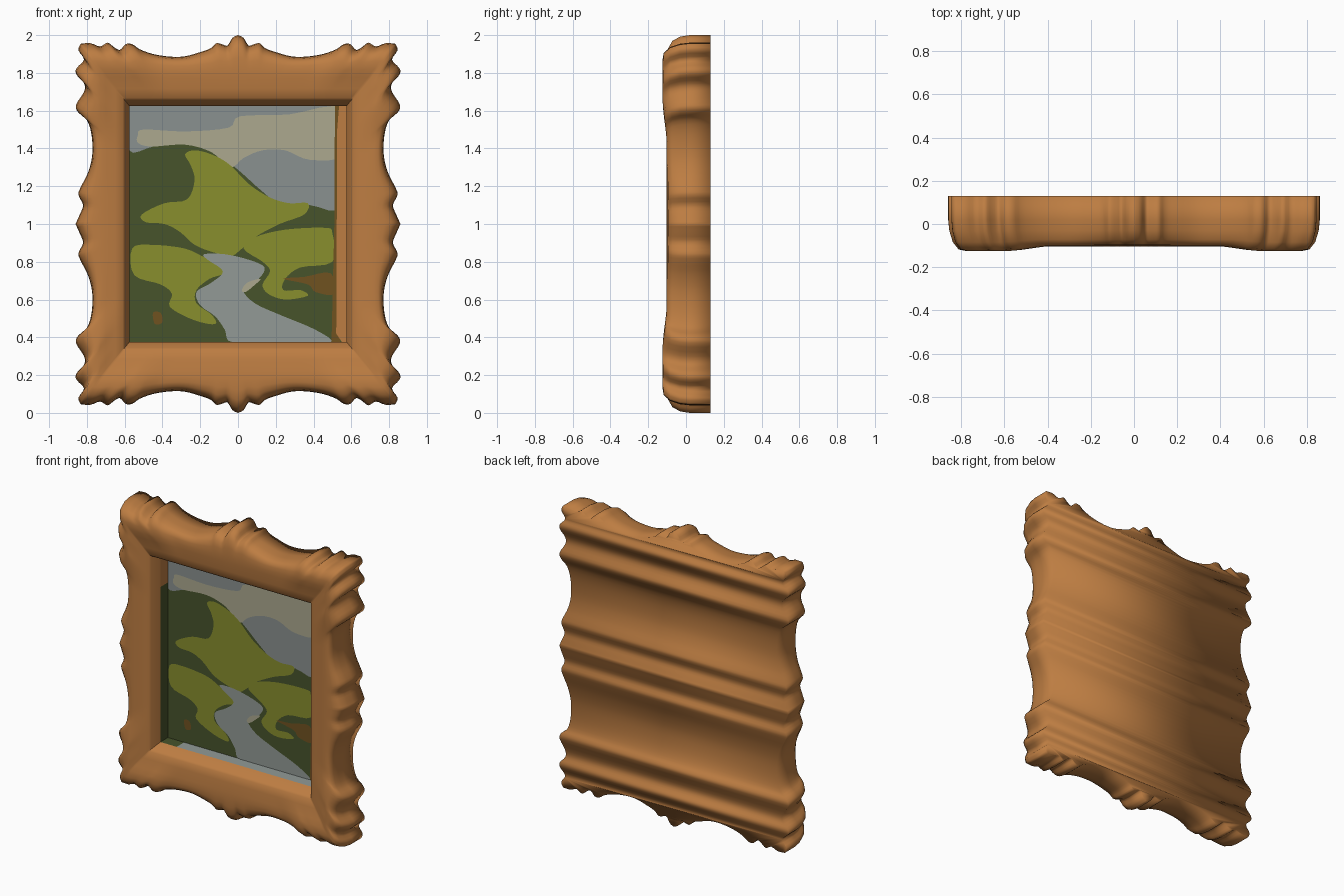
import bpy, bmesh, math
from mathutils import Vector

if "Cube" in bpy.data.objects:
    bpy.data.objects.remove(bpy.data.objects["Cube"])


def srgb(r, g, b):
    f = lambda c: c / 12.92 if c <= 0.04045 else ((c + 0.055) / 1.055) ** 2.4
    return (f(r / 255), f(g / 255), f(b / 255), 1)


def material(name, *rgb):
    m = bpy.data.materials.new(name)
    m.diffuse_color = srgb(*rgb)
    m.use_nodes = True
    m.node_tree.nodes["Principled BSDF"].inputs["Base Color"].default_value = m.diffuse_color
    return m


WOOD = material("carved_wood", 189, 125, 66)
DARK = material("dark_green", 71, 83, 43)
LIME = material("meadow_green", 136, 142, 45)
SKY = material("sky_grey", 138, 145, 144)
CLOUD = material("cloud_cream", 172, 169, 143)
WATER = material("river_grey", 146, 154, 150)
EARTH = material("earth_brown", 112, 82, 32)


def catmull(pts, steps, closed=False):
    """Smooth curve through the given 2D points."""
    n = len(pts)
    pts = [Vector(p) for p in pts]
    get = (lambda i: pts[i % n]) if closed else (lambda i: pts[min(max(i, 0), n - 1)])
    out = []
    for i in range(n if closed else n - 1):
        a, b, c, d = (get(i + k) for k in (-1, 0, 1, 2))
        for s in range(steps):
            t = s / steps
            out.append(0.5 * (2 * b + (c - a) * t + (2 * a - 5 * b + 4 * c - d) * t * t
                              + (3 * b - a - 3 * c + d) * t ** 3))
    if not closed:
        out.append(pts[-1])
    return out


def add_object(name, bm, mats):
    me = bpy.data.meshes.new(name)
    bm.to_mesh(me)
    bm.free()
    ob = bpy.data.objects.new(name, me)
    bpy.context.collection.objects.link(ob)
    for m in mats:
        me.materials.append(m)
    return ob


# ---- Frame: one carved quarter outline, mirrored, lofted to the opening ----
IN_X, IN_Z, MID = 0.575, 0.625, 1.0
CORNER = (0.832, 0.955)
top_half = [(0, 1.0), (0.03, .985), (0.055, .945), (0.08, .95), (0.115, .957), (0.145, .93),
            (0.2, .91), (0.28, .888), (0.36, .886), (0.45, .9), (0.52, .925), (0.56, .952),
            (0.595, .952), (0.625, .922), (0.655, .935), (0.69, .96), (0.73, .94), (0.78, .957), CORNER]
side_half = [CORNER, (0.845, .92), (0.815, .87), (0.855, .825), (0.855, .79), (0.815, .745),
             (0.815, .70), (0.858, .63), (0.845, .59), (0.80, .55), (0.775, .47), (0.772, .36),
             (0.795, .27), (0.83, .2), (0.845, .155), (0.82, .1), (0.838, .05), (0.86, 0)]

quarter = []   # (outer point, opening point)
for p in catmull(top_half, 3)[:-1]:
    quarter.append((p, Vector((p.x / CORNER[0] * IN_X, IN_Z))))
for p in catmull(side_half, 3):
    quarter.append((p, Vector((IN_X, p.y / CORNER[1] * IN_Z))))


def flip(pairs, sx, sz):
    return [(Vector((a.x * sx, a.y * sz)), Vector((b.x * sx, b.y * sz))) for a, b in pairs]


half = quarter + flip(quarter[:-1], 1, -1)[::-1]
loop = half + flip(half[1:-1], -1, 1)[::-1]

# rings: blend from outline to opening, depth, how much the corner swells
rings = [(0, .13, 0), (0, .02, 0), (.015, -.03, .1), (.06, -.072, .5), (.14, -.094, 1), (.25, -.101, 1),
         (.38, -.103, .8), (.5, -.101, .4), (.7, -.094, .1), (.86, -.086, 0), (.9, -.075, 0),
         (1, -.01, 0), (1, .08, 0)]
bm = bmesh.new()
grid = []
for f, y, swell in rings:
    row = []
    for a, b in loop:
        u = min(abs(a.x) / 0.86, abs(a.y))
        c = min(max((u - 0.5) / 0.25, 0), 1)
        c = c * c * (3 - 2 * c)
        # carving fades into a plain rectangle towards the opening
        plain = Vector((b.x / IN_X * 0.825, b.y / IN_Z * 0.93))
        p = a.lerp(plain, min(1, f * 2)).lerp(b, f)
        row.append(bm.verts.new((p.x, y - 0.024 * swell * c, p.y + MID)))
    grid.append(row)
n = len(loop)
for r in range(len(rings) - 1):
    for i in range(n):
        j = (i + 1) % n
        face = bm.faces.new((grid[r][i], grid[r][j], grid[r + 1][j], grid[r + 1][i]))
        # the paint runs over the left and lower inside walls
        if r == len(rings) - 2:
            c = face.calc_center_median()
            if c.x < -IN_X + 0.001 and c.z < 1.42:
                face.material_index = 1
            elif c.z < MID - IN_Z + 0.001:
                face.material_index = 2 if c.x > -0.45 else 1

# flat back: cross strips between the sides, one cap at top and bottom
back = grid[0]
last = len(half) - 1
first = min(i for i in range(len(half)) if half[i][0].x > 0.8 and half[i][0].y < 0.88)
stop = last - first
for i in range(first, stop):
    bm.faces.new((back[i], back[i + 1], back[-i - 1], back[-i]))
bm.faces.new([back[k] for k in range(-first, first + 1)])
bm.faces.new([back[k % n] for k in range(stop, n - stop + 1)])
bmesh.ops.recalc_face_normals(bm, faces=bm.faces)

# soft shading all over, creased only around the opening
for face in bm.faces:
    face.smooth = True
inner = {v for row in grid[-2:] for v in row}
for e in bm.edges:
    if all(v in inner for v in e.verts) and (e.verts[0] in grid[-2]) == (e.verts[1] in grid[-2]):
        e.smooth = False
for row in grid[-4:]:
    for i in range(n):
        if abs(abs(loop[i][1].x) - IN_X) < 1e-6 and abs(abs(loop[i][1].y) - IN_Z) < 1e-6:
            for e in row[i].link_edges:
                if e.other_vert(row[i]) not in row and e.other_vert(row[i]) in [g[i] for g in grid[-4:]]:
                    e.smooth = False
add_object("carved_frame", bm, [WOOD, DARK, WATER])

# ---- Painting: thin flat colour areas layered on the canvas ----
CANVAS_Y = 0.07


def patch(name, mat, layer, pts, steps=4):
    """Flat area from points in hundredths of a unit, a hair in front of the canvas."""
    pts = [(x / 100, z / 100) for x, z in pts]
    bm = bmesh.new()
    vs = []
    for p in catmull(pts, steps, True):
        x = min(max(p.x, -IN_X), IN_X)
        z = min(max(p.y, MID - IN_Z), MID + IN_Z)
        vs.append(bm.verts.new((x, CANVAS_Y - 0.001 * layer, z)))
    bmesh.ops.remove_doubles(bm, verts=vs, dist=0.0005)
    face = bm.faces.new([v for v in vs if v.is_valid])
    face.normal_update()
    if face.normal.y > 0:
        face.normal_flip()
    bmesh.ops.triangulate(bm, faces=bm.faces)
    return add_object(name, bm, [mat])


patch("canvas", DARK, 0, [(-57.5, 37.5), (57.5, 37.5), (57.5, 162.5), (-57.5, 162.5)], 1)
patch("sky", SKY, 1, [(-58, 163), (0, 163), (56, 163), (56, 111), (38, 110), (22, 111), (12, 118),
                      (2, 127), (-8, 135), (-20, 142), (-33, 143), (-45, 141), (-58, 139)])
patch("cloud", CLOUD, 2, [(-53, 147), (-50, 150), (-28, 149), (-5, 151), (1, 157), (27, 158), (56, 162),
                          (56, 137), (38, 134), (25, 139), (13, 139), (3, 135), (-4, 130), (-14, 138),
                          (-28, 142), (-46, 141), (-53, 143)])
patch("hill_meadow", LIME, 3, [(-28, 137), (-22, 139), (-12, 136), (-4, 131), (6, 121), (17, 114), (27, 111),
                               (37, 111), (35, 105), (22, 100), (9, 93), (1, 86), (-4, 83), (-13, 85),
                               (-23, 89), (-31, 96), (-39, 100), (-49, 101), (-51, 105), (-39, 111),
                               (-27, 113), (-23, 123), (-25, 131)])
patch("left_meadow", LIME, 3, [(-56, 87), (-46, 89), (-28, 87), (-17, 82), (-8, 79), (-7, 74), (-15, 71),
                               (-22, 65), (-22, 58), (-14, 52), (-12, 47), (-23, 49), (-36, 56), (-35, 63),
                               (-41, 68), (-55, 73)])
patch("right_meadow", LIME, 3, [(3, 87), (9, 93), (25, 97), (46, 98), (50, 95), (50, 80), (33, 77), (25, 71),
                                (24, 65), (33, 65), (37, 62), (25, 60), (16, 63), (13, 68), (17, 75), (13, 80)])
patch("river", WATER, 4, [(-18, 84), (-7, 84), (6, 81), (14, 77), (11, 71), (3, 65), (9, 58), (22, 52),
                          (41, 44), (49, 37), (20, 37), (-3, 37), (-7, 44), (-12, 51), (-20, 57), (-22, 64),
                          (-14, 69), (-8, 75), (-16, 81)])
patch("river_glint", CLOUD, 5, [(2, 65), (5, 69), (12, 71), (8, 67), (4, 64)])
patch("earth_bank", EARTH, 4, [(24, 71), (35, 72), (49, 74), (51, 63), (41, 64), (37, 68)])
patch("earth_spot", EARTH, 4, [(-45, 53), (-41, 53), (-40, 48), (-44, 47)])
patch("earth_edge", EARTH, 5, [(49.5, 37.5), (54, 37.5), (54, 162.5), (51.3, 162.5), (51, 100)], 1)
patch("bare_edge", WOOD, 6, [(55, 37.5), (57.5, 37.5), (57.5, 162.5), (53.5, 162.5), (52.5, 150), (52, 42)], 1)
